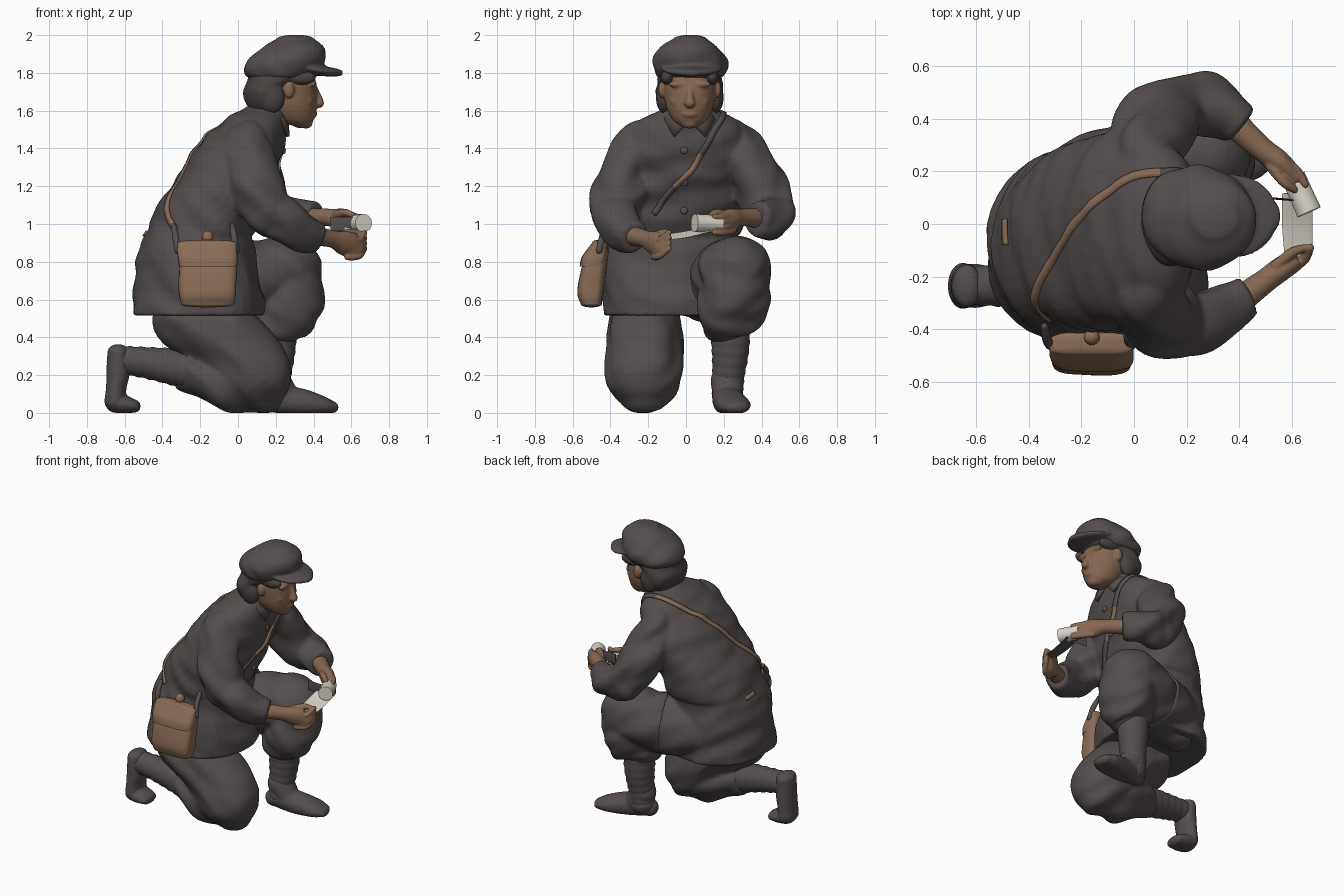
import bpy, bmesh, math
from mathutils import Vector, noise
from mathutils.bvhtree import BVHTree

if "Cube" in bpy.data.objects:
    bpy.data.objects.remove(bpy.data.objects["Cube"], do_unlink=True)

def material(name, *rgb):
    mat = bpy.data.materials.new(name)
    mat.use_nodes = True
    mat.diffuse_color = (*rgb, 1)
    shader = next(n for n in mat.node_tree.nodes if n.type == "BSDF_PRINCIPLED")
    shader.inputs["Base Color"].default_value = (*rgb, 1)
    return mat

cloth = material("charcoal cloth", .09, .075, .076)
hair = material("dark hair", .065, .053, .052)
skin = material("tan skin", .235, .138, .084)
leather = material("brown leather", .25, .15, .095)
paper = material("off white paper", .7, .66, .58)
Y, Z = Vector((0, 1, 0)), Vector((0, 0, 1))

def finish(name, bm, *mats):
    bmesh.ops.recalc_face_normals(bm, faces=bm.faces)
    mesh = bpy.data.meshes.new(name)
    bm.to_mesh(mesh)
    bm.free()
    for mat in mats:
        mesh.materials.append(mat)
    mesh.shade_smooth()
    mesh.set_sharp_from_angle(angle=math.radians(50))
    obj = bpy.data.objects.new(name, mesh)
    bpy.context.collection.objects.link(obj)
    return obj

def fuse(name, mat, parts, voxel=.013, relax=3):
    """Merge overlapping solids into one continuous skin."""
    bm = bmesh.new()
    for part in parts:
        bm.from_mesh(part.data)
        bpy.data.objects.remove(part)
    obj = finish(name, bm, mat)
    remesh = obj.modifiers.new("skin", "REMESH")
    remesh.mode, remesh.voxel_size, remesh.use_smooth_shade = "VOXEL", voxel, True
    obj.modifiers.new("soften", "SMOOTH").iterations = relax
    return obj

def spline(points, steps):
    """Smooth interpolation through tuples of any length."""
    pts = [points[0], *points, points[-1]]
    out = []
    for a, b, c, d in zip(pts, pts[1:], pts[2:], pts[3:]):
        for t in (k / steps for k in range(steps)):
            out.append([q + t / 2 * (r - p + t * (2 * p - 5 * q + 4 * r - s + t * (3 * (q - r) + s - p)))
                        for p, q, r, s in zip(a, b, c, d)])
    return out + [list(points[-1])]

def dome(section, sign, depth):
    c, t, a, b = section
    angles = [math.radians(15 * k) for k in range(1, 6)] if depth else []
    return [(c + t * sign * depth * min(a, b) * math.sin(g), t, a * math.cos(g), b * math.cos(g)) for g in angles]

def loft(name, rings, *mats, flat=False, ends=(1, 1), folds=0, ridge=0, power=1, ref=Y, sides=36):
    """Skin elliptical sections (x, y, z, side radius[, other radius]) along a path."""
    path = spline([r if len(r) == 5 else (*r, r[-1]) for r in rings], 8)
    mid = [Vector(p[:3]) for p in path]
    sections = []
    for i, p in enumerate(path):
        t = Z if flat else (mid[min(i + 1, len(mid) - 1)] - mid[max(i - 1, 0)]).normalized()
        swell = ridge * (i % 3 == 0)
        sections.append((mid[i], t, p[3] + swell, p[4] + swell))
    sections = dome(sections[0], -1, ends[0])[::-1] + sections + dome(sections[-1], 1, ends[1])
    bm = bmesh.new()
    loops = []
    for c, t, a, b in sections:
        u = (ref - t * ref.dot(t)).normalized()
        w = t.cross(u)
        loops.append([])
        for k in range(sides):
            g = math.tau * k / sides
            cs, sn = (math.copysign(abs(f) ** power, f) for f in (math.cos(g), math.sin(g)))
            offset = u * a * cs + w * b * sn
            v = c + offset
            v += offset.normalized() * folds * noise.noise(Vector((v.x * 5, v.y * 5, v.z * 9 + v.x * 6)))
            v.z = max(v.z, 0)
            loops[-1].append(bm.verts.new(v))
    for lo, hi in zip(loops, loops[1:]):
        for k in range(sides):
            bm.faces.new((lo[k - 1], lo[k], hi[k], hi[k - 1]))
    bm.faces.new(loops[0])
    bm.faces.new(loops[-1])
    return finish(name, bm, *mats)

def ball(name, mat, place, size):
    bm = bmesh.new()
    bmesh.ops.create_uvsphere(bm, u_segments=20, v_segments=12, radius=1)
    for v in bm.verts:
        v.co = Vector(place) + Vector(a * s for a, s in zip(v.co, size))
    return finish(name, bm, mat)

def tape(name, guide, width, dark):
    """Leather band lying on the jacket, dark where the rule says so."""
    hits = [surface.find_nearest(Vector(g))[:2] for g in spline(guide, 8)]
    bm = bmesh.new()
    edges = []
    for i, (spot, normal) in enumerate(hits):
        along = hits[min(i + 1, len(hits) - 1)][0] - hits[max(i - 1, 0)][0]
        across = along.cross(normal).normalized() * width
        edges.append([bm.verts.new(spot + normal * .004 + across * s) for s in (-1, 1)])
    for (a, b), (c, d) in zip(edges, edges[1:]):
        face = bm.faces.new((a, b, d, c))
        face.material_index = int(dark(face.calc_center_median()))
    thick = finish(name, bm, leather, cloth).modifiers.new("thickness", "SOLIDIFY")
    thick.thickness, thick.offset = .012, 0

# Jacket with gathered waist, flared skirt, tail over the raised thigh, and sleeves
body = loft("body", [
    (-.19, -.06, .95, .345, .29), (-.14, -.04, 1.1, .36, .285), (-.06, -.02, 1.25, .37, .26), (.01, 0, 1.4, .35, .235),
    (.06, .01, 1.5, .3, .185), (.1, .015, 1.57, .22, .15), (.14, .02, 1.62, .12, .11)],
    cloth, flat=True, ends=(.1, .1), folds=.025, power=.92)
skirt = loft("skirt", [
    (-.2, -.07, .99, .325, .265), (-.21, -.07, .9, .345, .295), (-.215, -.08, .75, .36, .325),
    (-.21, -.08, .62, .36, .345), (-.21, -.08, .515, .36, .35)], cloth, flat=True, ends=(0, 0), folds=.025, power=.92)
tail = loft("tail", [(-.25, .08, .68, .19), (-.12, .14, .7, .212), (.02, .19, .712, .218)], cloth, ends=(1, 0), folds=.02)
sleeves = [loft("sleeve", rings, cloth, ends=(1, end), folds=.035) for end, rings in (
    (1, [(.08, -.17, 1.45, .1), (.04, -.25, 1.41, .125), (.06, -.31, 1.31, .13), (.1, -.35, 1.18, .14), (.15, -.38, 1.06, .125)]),
    (.1, [(.15, -.38, 1.06, .12), (.25, -.365, 1.01, .118), (.35, -.32, .965, .1), (.43, -.28, .94, .086)]),
    (1, [(.08, .19, 1.46, .1), (.04, .27, 1.42, .125), (.06, .33, 1.32, .138), (.1, .4, 1.18, .145), (.17, .44, 1.07, .13)]),
    (.1, [(.17, .44, 1.07, .12), (.25, .445, 1.04, .118), (.34, .415, 1.02, .1), (.4, .37, 1.015, .084)]))]
jacket = fuse("jacket", cloth, [body, skirt, tail, *sleeves])
loft("collar_band", [(.13, .02, 1.55, .15, .125), (.165, .02, 1.63, .11, .1)], cloth, flat=True, ends=(0, .1))
for side, label in ((-1, "right"), (1, "left")):
    bm = bmesh.new()
    outline = ((.25, .005, 1.54), (.255, .08, 1.46), (.21, .13, 1.55), (.2, .1, 1.61), (.235, .03, 1.6))
    bm.faces.new([bm.verts.new((x, .02 + side * y, z)) for x, y, z in outline])
    finish(label + "_collar_flap", bm, cloth).modifiers.new("thickness", "SOLIDIFY").thickness = .02
surface = BVHTree.FromObject(jacket, bpy.context.evaluated_depsgraph_get())
for z in (1.39, 1.22, 1.07):
    ball("jacket_button", cloth, surface.ray_cast(Vector((1, -.01, z)), Vector((-1, 0, 0)))[0], (.012, .02, .02))

# Shoulder strap and a scrap of belt
tape("shoulder_strap", [
    (-.33, -.37, .97), (-.37, -.3, 1.06), (-.34, -.15, 1.25), (-.22, .02, 1.43), (-.06, .16, 1.56), (.08, .19, 1.58),
    (.22, .15, 1.5), (.26, .07, 1.34), (.22, -.04, 1.2), (.15, -.18, 1.05)], .016, lambda p: p.x > .1 and not 1.19 < p.z < 1.36)
tape("back_belt", [(-.5, .02, .95), (-.5, -.08, .96)], .014, lambda p: False)

# Satchel at the right hip
loft("satchel", [(-.16, -.5, .575, .055, .14), (-.16, -.505, .65, .07, .155), (-.16, -.475, .82, .06, .15),
                 (-.17, -.445, .89, .035, .14)], leather, flat=True, ends=(.3, .5), power=.5, folds=.01)
loft("satchel_flap", [(-.16, -.495, .775, .066, .154), (-.16, -.48, .83, .068, .16), (-.165, -.455, .9, .042, .158)],
     leather, flat=True, ends=(0, .4), power=.5, folds=.01)
ball("satchel_knob", leather, (-.16, -.43, .93), (.03, .03, .035))
for x in (-.32, -.01):
    loft("satchel_loop", [(x, -.46, .86, .018), (x - .01, -.44, .93, .018), (x - .02, -.39, .99, .014)], cloth, sides=10)

# Raised left leg
fuse("left_trousers", cloth, [
    loft("thigh", [(-.25, .1, .66, .18), (0, .19, .7, .2), (.14, .24, .73, .2), (.25, .265, .745, .192)], cloth, folds=.03),
    loft("calf", [(.27, .27, .76, .175), (.267, .25, .62, .185), (.24, .228, .52, .18), (.21, .222, .45, .15), (.2, .228, .41, .11)],
         cloth, ends=(1, .2), folds=.03)])
loft("left_leg_wrap", [(.205, .232, .46, .105), (.205, .235, .34, .098), (.197, .225, .2, .084), (.19, .22, .1, .08)], cloth, ridge=.004)
fuse("left_shoe", cloth, [
    loft("foot", [(.15, .2, .065, .06), (.21, .21, .07, .072), (.33, .23, .055, .085, .075), (.44, .255, .04, .09, .052),
                  (.495, .27, .03, .068, .034)], cloth),
    loft("ankle", [(.19, .218, .17, .088), (.235, .22, .1, .08)], cloth)], .01)

# Kneeling right leg
fuse("right_trousers", cloth, [
    loft("thigh", [(-.27, -.22, .5, .18), (-.12, -.22, .42, .2), (0, -.22, .315, .205), (.088, -.22, .2, .197)], cloth, folds=.03),
    loft("calf", [(.1, -.22, .14, .155), (-.06, -.22, .17, .16), (-.2, -.225, .205, .125), (-.29, -.23, .23, .1)],
         cloth, ends=(1, .3), folds=.03)])
loft("right_leg_wrap", [(-.2, -.23, .215, .108), (-.32, -.23, .24, .098), (-.48, -.232, .265, .082), (-.62, -.235, .28, .072)],
     cloth, ridge=.004)
fuse("right_shoe", cloth, [
    loft("heel", [(-.635, -.235, .325, .082, .056), (-.635, -.235, .22, .084, .062), (-.645, -.235, .13, .086, .054),
                  (-.65, -.235, .06, .088, .058)], cloth, ends=(.7, .9)),
    loft("toe", [(-.65, -.235, .05, .08, .05), (-.6, -.235, .045, .085, .048), (-.55, -.235, .035, .075, .035)], cloth)], .01)

# Hands: forearm, palm, thumb and four fingers each
right = [loft("palm", [(.4, -.29, .94, .054), (.5, -.215, .92, .046), (.56, -.17, .9, .045, .064), (.62, -.13, .885, .04, .064),
                       (.65, -.11, .9, .025, .035)], skin),
         loft("thumb", [(.54, -.16, .94, .022), (.6, -.11, .955, .02), (.65, -.09, .95, .014)], skin, sides=12)]
left = [loft("palm", [(.36, .4, 1.03, .056), (.48, .29, 1.035, .046), (.55, .235, 1.02, .045, .062), (.61, .18, 1.01, .035, .05)], skin),
        loft("thumb", [(.52, .22, 1.05, .022), (.57, .16, 1.06, .02), (.61, .13, 1.045, .014)], skin, sides=12)]
for z in (0, .028, .056, .084):
    right.append(loft("finger", [(.58, -.17, .825 + z, .018), (.64, -.14, .83 + z, .018), (.67, -.09, .87 + z, .015)], skin, sides=12))
    left.append(loft("finger", [(.56, .25, .965 + z, .018), (.62, .2, .955 + z, .018), (.65, .15, .955 + z, .014)], skin, sides=12))
fuse("right_hand", skin, right, .006, 1)
fuse("left_hand", skin, left, .006, 1)

# Rolled paper with an open sheet hanging between the hands
loft("paper_roll", [(.605, .18, 1, .046), (.665, .045, 1.005, .048)], paper, ends=(0, 0))
sheet = loft("paper_sheet", [(.62, .12, .975, .06, .003), (.62, 0, .945, .06, .003), (.625, -.12, .93, .055, .003)],
             paper, cloth, ends=(0, 0), ref=Vector((1, 0, -.3)))
for face in sheet.data.polygons:
    face.material_index = int(face.normal.z < 0)
loft("sheet_fold", [(.49, .1, 1, .004, .036), (.62, .09, 1, .004, .036)], cloth, ends=(0, 0))

# Head and face
head = [loft("neck", [(.13, .02, 1.5, .095), (.18, .02, 1.6, .088), (.22, .02, 1.68, .09)], skin),
        loft("face", [(.335, .02, 1.52, .05, .04), (.3, .02, 1.55, .09, .1), (.275, .02, 1.62, .125, .142), (.26, .02, 1.72, .14, .158),
                      (.25, .02, 1.8, .14, .15)], skin, flat=True, ends=(.3, .3), power=.95),
        loft("nose", [(.405, .02, 1.72, .016), (.425, .02, 1.67, .02), (.43, .02, 1.64, .03, .026)], skin, sides=16),
        ball("chin", skin, (.36, .02, 1.535), (.035, .045, .03)), ball("mouth", skin, (.395, .02, 1.583), (.025, .045, .022))]
bob = [loft("bob", [(.12, .02, 1.6, .13, .065), (.13, .02, 1.65, .17, .095), (.14, .02, 1.71, .175, .11), (.2, .02, 1.765, .17, .15),
                    (.235, .02, 1.8, .165, .18)], hair, flat=True, ends=(.4, .2), folds=.02)]
for side in (-1, 1):
    head += [ball("brow", skin, (.395, .02 + side * .06, 1.74), (.022, .055, .018)),
             ball("cheek", skin, (.36, .02 + side * .06, 1.65), (.04, .045, .04)),
             ball("ear", skin, (.27, .02 + side * .148, 1.71), (.028, .018, .045))]
    bob += [ball("lock", hair, (.18, .02 + side * .135, 1.67), (.07, .045, .085)),
            ball("temple", hair, (.33, .02 + side * .12, 1.775), (.085, .036, .04))]
fuse("head", skin, head, .007, 4)
fuse("hair", hair, bob, .01)

# Peaked cap
fuse("cap", cloth, [
    loft("crown", [(.23, .025, 1.785, .178, .188), (.24, .025, 1.82, .195, .205), (.26, .025, 1.875, .195, .195),
                   (.29, .025, 1.935, .155, .165), (.31, .025, 1.98, .09, .1)], cloth, flat=True, ends=(.15, .25), folds=.025),
    loft("brim", [(.36, .03, 1.825, .165, .03), (.45, .03, 1.81, .145, .027), (.51, .03, 1.803, .1, .022), (.54, .03, 1.8, .05, .017)],
         cloth)], .01, 2)
